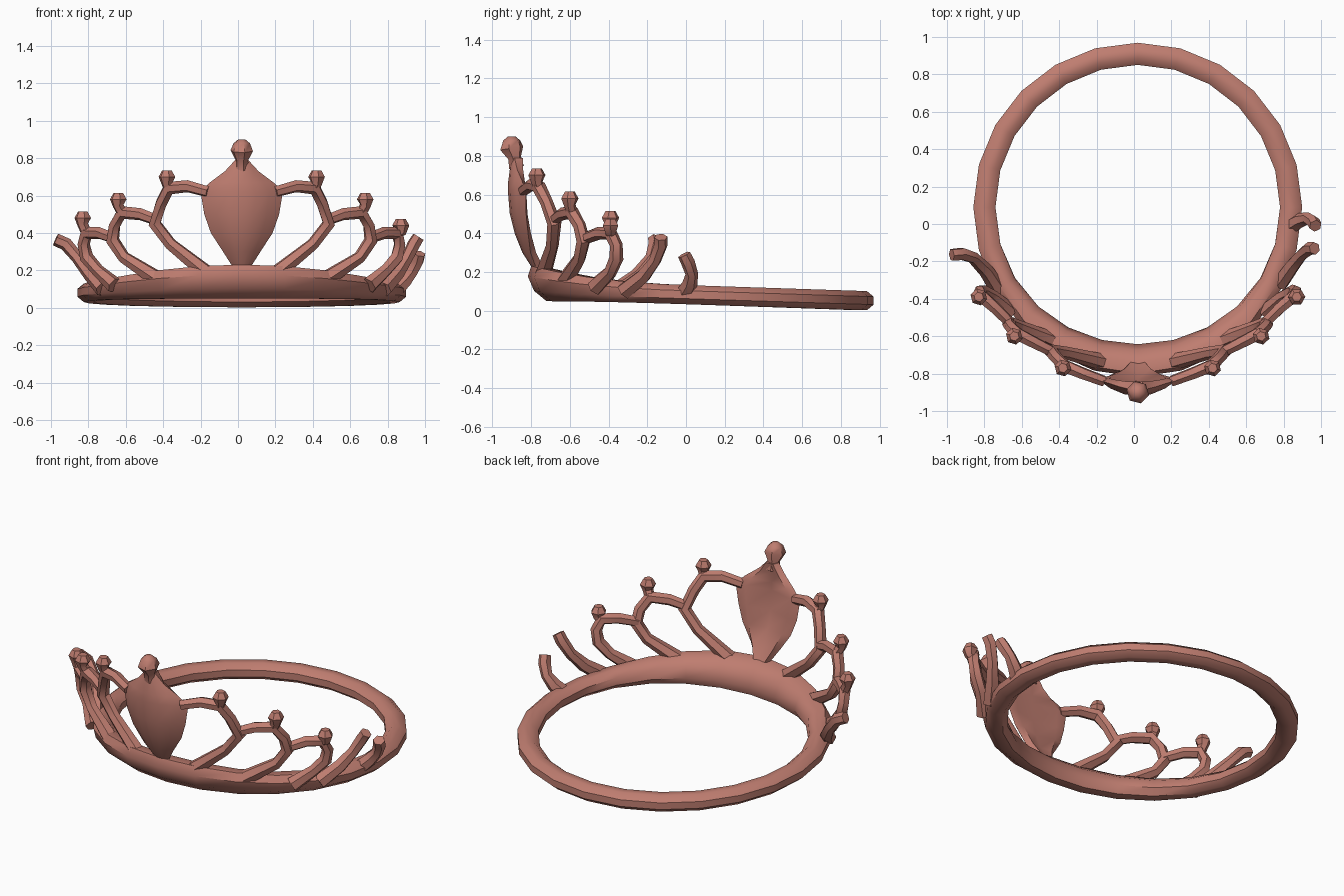
import bpy, bmesh, math
from mathutils import Vector

default = bpy.data.objects.get("Cube")
if default:
    bpy.data.objects.remove(default)

CENTRE_X = 0.02

copper = bpy.data.materials.new("rose copper")
copper.use_nodes = True
tint = (0.52, 0.205, 0.162, 1)
copper.diffuse_color = tint
copper.node_tree.nodes["Principled BSDF"].inputs["Base Color"].default_value = tint


def finish(name, mesh):
    """Link a mesh as a named, coloured and smoothed part."""
    obj = bpy.data.objects.new(name, mesh)
    bpy.context.scene.collection.objects.link(obj)
    mesh.materials.clear()
    mesh.materials.append(copper)
    bpy.ops.object.select_all(action='DESELECT')
    obj.select_set(True)
    bpy.context.view_layer.objects.active = obj
    bpy.ops.object.shade_smooth_by_angle(angle=math.radians(45))
    return obj


def loft(name, rings, loop=False):
    """Skin a row of equal cross-sections, capped unless it loops."""
    bm = bmesh.new()
    rows = [[bm.verts.new(p) for p in ring] for ring in rings]
    count = len(rows[0])
    pairs = list(zip(rows, rows[1:]))
    if loop:
        pairs.append((rows[-1], rows[0]))
    else:
        bm.faces.new(rows[0])
        bm.faces.new(rows[-1])
    for a, b in pairs:
        for i in range(count):
            j = (i + 1) % count
            bm.faces.new((a[i], a[j], b[j], b[i]))
    bmesh.ops.recalc_face_normals(bm, faces=bm.faces)
    mesh = bpy.data.meshes.new(name)
    bm.to_mesh(mesh)
    bm.free()
    return finish(name, mesh)


def tube(name, points, radii):
    """Six-sided rod through points, with a radius at each point."""
    rings = []
    side = None
    for i, p in enumerate(points):
        along = (points[min(i + 1, len(points) - 1)] - points[max(i - 1, 0)]).normalized()
        if side is None:
            side = along.orthogonal()
        side = (side - along * side.dot(along)).normalized()
        other = along.cross(side)
        rings.append([p + radii[i] * (side * math.cos(k * math.pi / 3)
                                      + other * math.sin(k * math.pi / 3))
                      for k in range(6)])
    return loft(name, rings)


def place(points, mirrored):
    """Turn tuples into vectors, flipped across the crown's middle if asked."""
    return [Vector((2 * CENTRE_X - x if mirrored else x, y, z)) for x, y, z in points]


# Head band: a round hoop, taller and leaning outwards at the front
band = []
for s in range(24):
    a = math.tau * s / 24
    front = max(0, -math.sin(a)) ** 3
    half_h = 0.05 + 0.042 * front
    half_w = 0.061 + 0.012 * front
    z = 0.08 - 0.028 * math.sin(a) + 0.032 * front
    ring = []
    for k in range(8):
        t = math.tau * (k + 0.5) / 8
        up = math.sin(t) * 1.07
        r = 0.82 + half_w * math.cos(t) * 1.05 + 0.04 * front * up
        ring.append((CENTRE_X + r * math.cos(a), 0.09 + r * math.sin(a), z + half_h * up))
    band.append(ring)
loft("head_band", band, loop=True)

# Central shield: rows of height, half width and front depth
shield = []
for z, half, y in ((0.19, 0.03, -0.775), (0.3, 0.1, -0.845), (0.4, 0.165, -0.885),
                   (0.5, 0.2, -0.91), (0.62, 0.22, -0.92), (0.67, 0.17, -0.918),
                   (0.73, 0.09, -0.91), (0.79, 0.035, -0.9)):
    bow = 0.42 * half
    outline = [(u / 3, 0) for u in range(-3, 4)] + [(0.7, 0.05), (0, 0.055), (-0.7, 0.05)]
    shield.append([(CENTRE_X + half * u, y + bow * u * u + back, z) for u, back in outline])
loft("central_shield", shield)

# Knob on top of the shield
tube("central_knob", place([(0.02, -0.875, 0.74), (0.02, -0.885, 0.79), (0.02, -0.9, 0.84),
                            (0.02, -0.9, 0.88), (0.02, -0.9, 0.9)], False),
     (0.04, 0.035, 0.062, 0.045, 0.02))

# Arches: each path runs from its inner joint over the top and down to the band
arches = {
    "inner": [(0.2, -0.84, 0.62), (0.31, -0.8, 0.65), (0.41, -0.76, 0.64), (0.45, -0.72, 0.56),
              (0.485, -0.68, 0.45), (0.4, -0.69, 0.34), (0.2, -0.74, 0.18)],
    "middle": [(0.48, -0.68, 0.47), (0.56, -0.64, 0.5), (0.66, -0.59, 0.51), (0.7, -0.55, 0.44),
               (0.71, -0.53, 0.36), (0.65, -0.55, 0.27), (0.48, -0.62, 0.16)],
    "outer": [(0.7, -0.53, 0.37), (0.78, -0.45, 0.4), (0.85, -0.39, 0.4), (0.865, -0.36, 0.34),
              (0.85, -0.36, 0.27), (0.79, -0.39, 0.2), (0.7, -0.47, 0.12)],
}
knobs = {"inner": (0.42, -0.77, 0.7), "middle": (0.68, -0.6, 0.58), "outer": (0.87, -0.39, 0.44)}

for side, mirrored in (("left", False), ("right", True)):
    for part, path in arches.items():
        tube(f"{side}_{part}_arch", place(path, mirrored),
             (0.03, 0.033, 0.037, 0.033, 0.037, 0.034, 0.045))
        # Knob: a short neck flaring into a blunt cut gem
        root, = place([path[2]], mirrored)
        tip, = place([knobs[part]], mirrored)
        if mirrored and part == "outer":
            tip.z += 0.04
        lift = Vector((0, 0, 0.035))
        tube(f"{side}_{part}_knob", [root, tip - lift, tip, tip + lift],
             (0.03, 0.03, 0.046, 0.026))

# Free-standing curved prongs behind the arches
prongs = {
    "left_front_prong": [(0.78, -0.32, 0.1), (0.85, -0.22, 0.18), (0.9, -0.16, 0.26),
                         (0.94, -0.13, 0.34), (0.965, -0.13, 0.38)],
    "left_rear_prong": [(0.84, -0.01, 0.09), (0.89, 0.02, 0.14), (0.93, 0.03, 0.19),
                        (0.96, 0.01, 0.25), (0.97, -0.01, 0.29)],
    "right_front_prong": [(-0.72, -0.36, 0.1), (-0.79, -0.25, 0.18), (-0.86, -0.18, 0.27),
                          (-0.92, -0.16, 0.34), (-0.975, -0.165, 0.365)],
}
for name, path in prongs.items():
    tube(name, place(path, False), (0.045, 0.04, 0.033, 0.036, 0.034))
